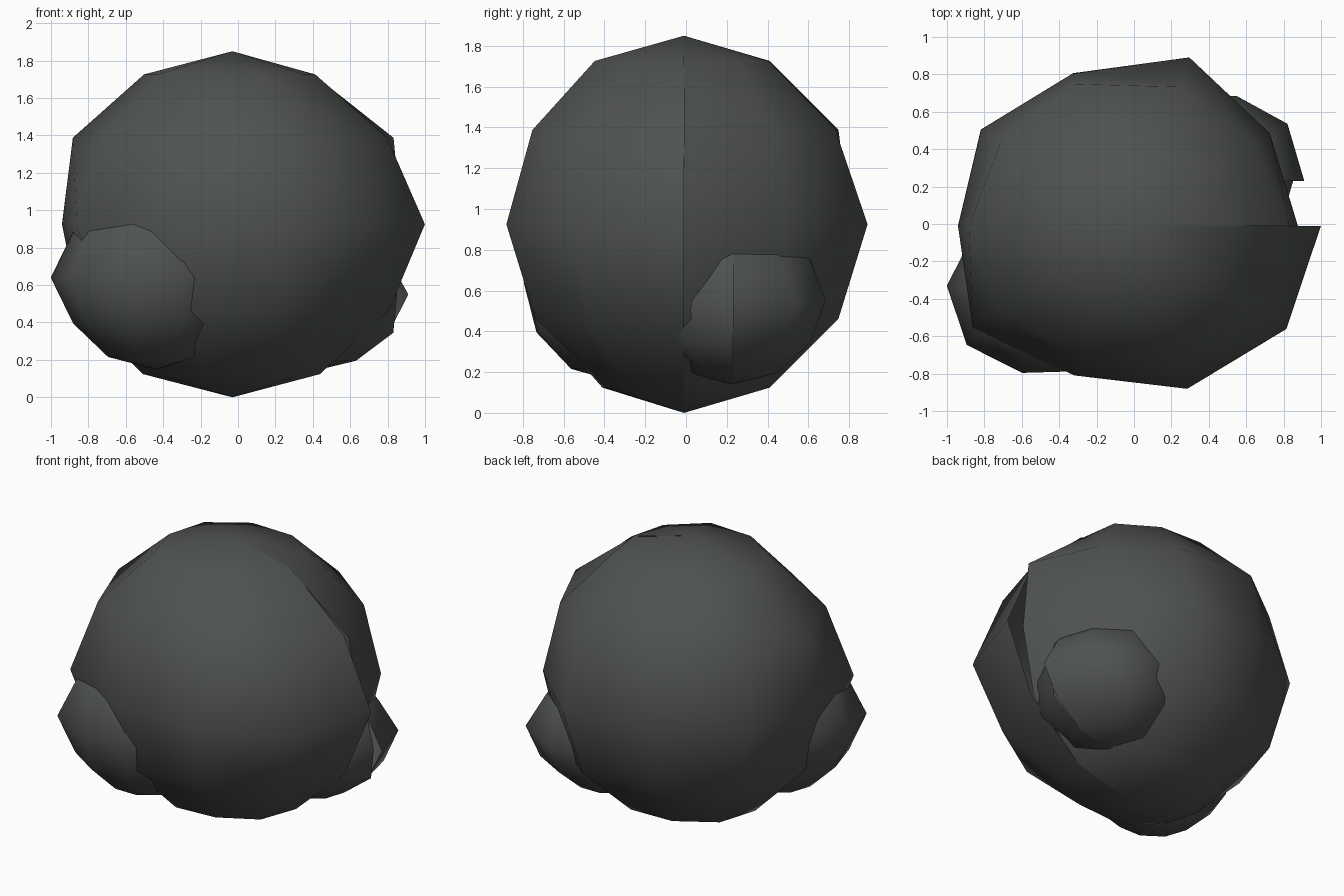
import bpy, bmesh, math

if "Cube" in bpy.data.objects:
    bpy.data.objects.remove(bpy.data.objects["Cube"])

stone = bpy.data.materials.new("dark grey stone")
stone.diffuse_color = (0.078, 0.086, 0.078, 1)
stone.use_nodes = True
stone.node_tree.nodes["Principled BSDF"].inputs["Base Color"].default_value = stone.diffuse_color
SEGMENTS, RINGS = 10, 6


def rough_ball(name, centre, size, rows):
    """Rough ball with an open seam on +x; rows = swell of each column, per ring."""
    bm = bmesh.new()
    cx, cy, cz = centre
    sx, sy, sz = size
    top = bm.verts.new((cx, cy, cz + sz))
    bottom = bm.verts.new((cx, cy, cz - sz))
    grid = []
    for r in range(1, RINGS):
        lat = math.pi * r / RINGS
        row = []
        for s in range(SEGMENTS + 1):          # last column repeats the first: the seam
            az = 2 * math.pi * s / SEGMENTS
            k = rows[r][s] if r in rows else 1
            row.append(bm.verts.new((cx + sx * k * math.sin(lat) * math.cos(az),
                                     cy + sy * k * math.sin(lat) * math.sin(az),
                                     cz + sz * math.cos(lat))))
        grid.append(row)
    for s in range(SEGMENTS):
        bm.faces.new((top, grid[0][s], grid[0][s + 1]))
        bm.faces.new((bottom, grid[-1][s + 1], grid[-1][s]))
        for a, b in zip(grid, grid[1:]):
            bm.faces.new((a[s], b[s], b[s + 1], a[s + 1]))
    for f in bm.faces:
        f.smooth = True
    me = bpy.data.meshes.new(name)
    bm.to_mesh(me)
    bm.free()
    me.materials.append(stone)
    ob = bpy.data.objects.new(name, me)
    bpy.context.collection.objects.link(ob)
    return ob


# Main boulder
rough_ball("boulder", (-0.03, -0.01, 0.925), (0.985, 0.885, 0.925), {
    1: [.88, 1, .98, 1, 1, .96, 1, 1, 1.04, .95, .90],
    2: [1.01, .97, 1.02, 1.04, .99, 1.0, 1.0, .98, 1.02, 1.0, .97],
    3: [.92, .95, 1.07, .97, .99, .925, 1.045, .95, 1.035, 1.06, 1.045],
    4: [.96, .97, 1.04, .98, .99, .96, 1.0, .96, 1.0, 1.0, .98],
    5: [.95, .97, 1.0, .98, 1, .97, 1, .95, .90, .95, .95],
})

# Smaller stones fused to its sides
rough_ball("front_left_stone", (-0.44, -0.33, 0.64), (0.51, 0.49, 0.49), {
    3: [1, 1, 1, 1, 1, 1.10, 1.10, 1.0, .98, 1, 1],
    4: [1, 1, 1, 1, 1, 1.0, 1.02, 1, .98, 1, 1],
})
rough_ball("back_right_stone", (0.40, 0.23, 0.55), (0.46, 0.46, 0.41), {
    3: [1.11, 1.13, 1.04, 1, 1, 1, 1, 1, 1, 1, .98],
    4: [1.02, 1.08, 1, 1, 1, 1, 1, 1, .9, 1.02, 1.08],
})
